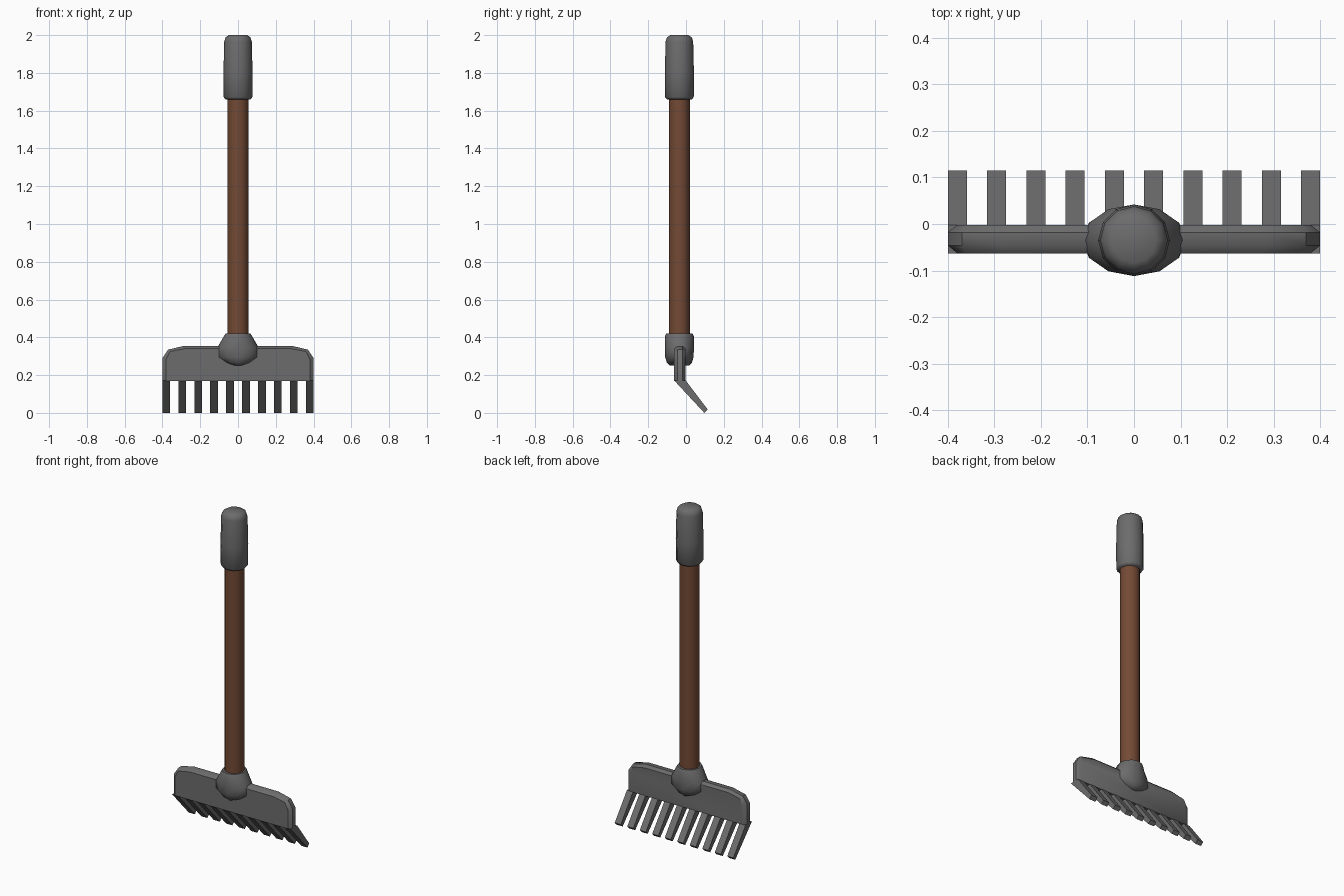
import bpy, bmesh, math

if "Cube" in bpy.data.objects:
    bpy.data.objects.remove(bpy.data.objects["Cube"])


def material(name, rgb):
    m = bpy.data.materials.new(name)
    m.diffuse_color = (*rgb, 1)
    m.use_nodes = True
    m.node_tree.nodes["Principled BSDF"].inputs["Base Color"].default_value = m.diffuse_color
    return m


GREY = material("dark grey", (0.15, 0.15, 0.15))
BROWN = material("brown wood", (0.17, 0.068, 0.035))
CY = -0.035  # y of the handle axis


def loft(name, rings, mat, angle=40):
    """Skin a list of closed rings and cap both ends."""
    bm = bmesh.new()
    vs = [[bm.verts.new(p) for p in r] for r in rings]
    n = len(vs[0])
    for a, b in zip(vs, vs[1:]):
        for i in range(n):
            j = (i + 1) % n
            bm.faces.new((a[i], a[j], b[j], b[i]))
    bm.faces.new(vs[0])
    bm.faces.new(vs[-1])
    bmesh.ops.recalc_face_normals(bm, faces=bm.faces)
    me = bpy.data.meshes.new(name)
    bm.to_mesh(me)
    bm.free()
    me.materials.append(mat)
    ob = bpy.data.objects.new(name, me)
    bpy.context.collection.objects.link(ob)
    bpy.ops.object.select_all(action='DESELECT')
    ob.select_set(True)
    bpy.context.view_layer.objects.active = ob
    bpy.ops.object.shade_smooth_by_angle(angle=math.radians(angle))
    return ob


def ellipse(z, rx, ry, n=12):
    return [(rx * math.cos(2 * math.pi * i / n),
             CY + ry * math.sin(2 * math.pi * i / n), z) for i in range(n)]


# Handle: wooden shaft, rubber grip, socket at the head
loft("shaft", [ellipse(z, 0.056, 0.056) for z in (0.36, 1.75)], BROWN)
loft("grip", [ellipse(z, r, r) for z, r in (
    (1.66, 0.066), (1.672, 0.076), (1.80, 0.077), (1.965, 0.073),
    (1.988, 0.066), (2.0, 0.048))], GREY, 60)
loft("socket", [ellipse(z, a, b) for z, a, b in (
    (0.25, 0.02, 0.05), (0.265, 0.065, 0.066), (0.295, 0.112, 0.075),
    (0.345, 0.11, 0.077), (0.405, 0.075, 0.077), (0.42, 0.066, 0.07))], GREY, 50)

# Head plate: clipped-corner outline with chamfered rim
full = [(0.40, 0.17), (0.40, 0.29), (0.37, 0.335), (0.285, 0.355)]
inner = [(0.38, 0.17), (0.38, 0.285), (0.36, 0.325), (0.28, 0.34)]


def outline(half, y):
    return [(x, y, z) for x, z in half] + [(-x, y, z) for x, z in reversed(half)]


loft("head_plate", [outline(inner, -0.063), outline(full, -0.046),
                    outline(full, -0.018), outline(inner, -0.002)], GREY)

# Ten tapered tines bending backwards
tine = [(-0.063, 0.172), (-0.002, 0.172), (0.115, 0.018), (0.097, 0.0)]
for i in range(10):
    c = -0.3795 + i * 0.759 / 9
    loft(f"tine_{i + 1}", [[(c + s * 0.0205, y, z) for y, z in tine] for s in (-1, 1)],
         GREY, 30)
